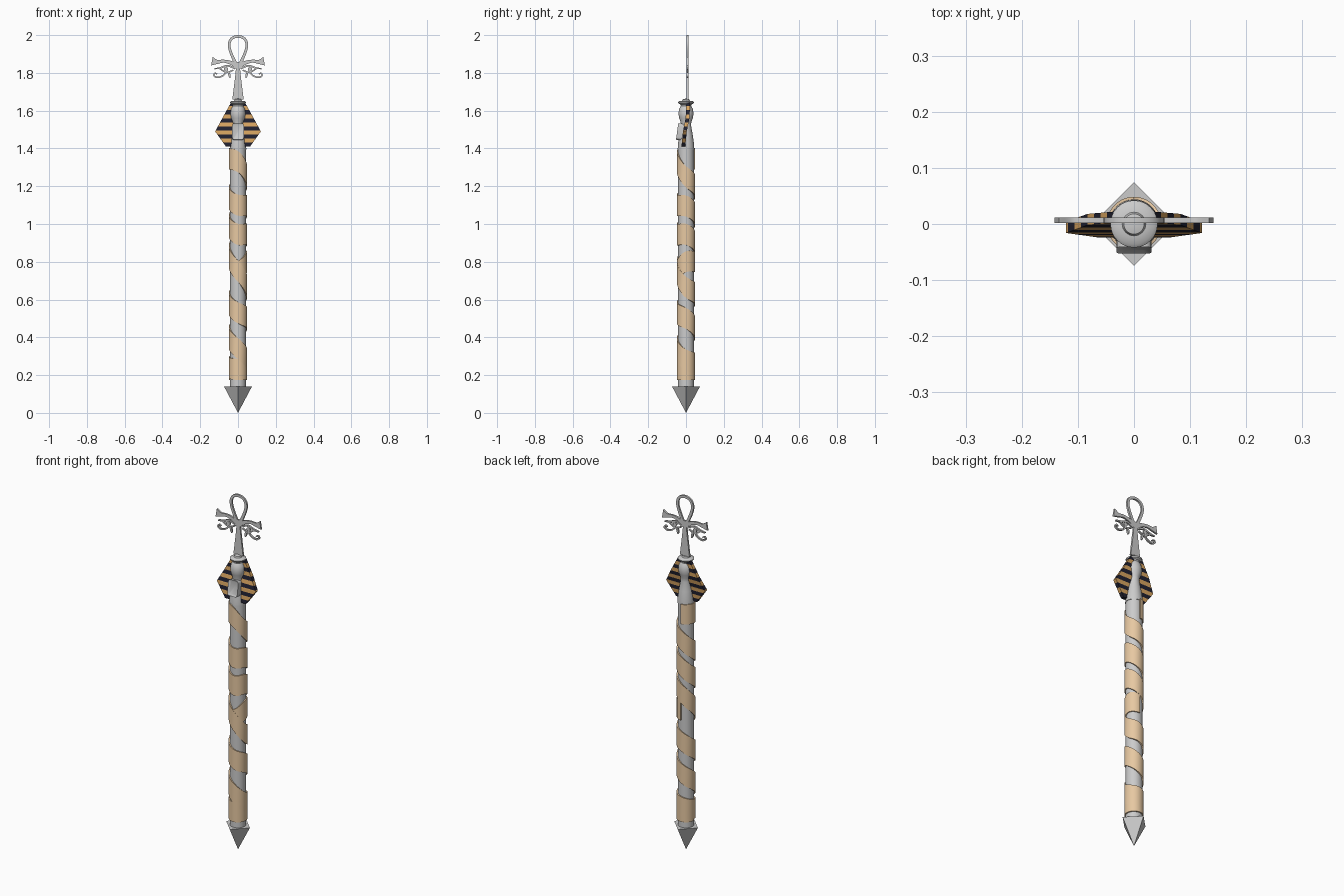
import bpy, bmesh, math
from mathutils import Vector, Matrix

if "Cube" in bpy.data.objects:
    bpy.data.objects.remove(bpy.data.objects["Cube"])


def material(name, color):
    m = bpy.data.materials.new(name)
    m.diffuse_color = color
    m.use_nodes = True
    m.node_tree.nodes["Principled BSDF"].inputs["Base Color"].default_value = m.diffuse_color
    return m


def finish(bm, name, mats=(), smooth=35):
    bmesh.ops.recalc_face_normals(bm, faces=bm.faces)
    me = bpy.data.meshes.new(name)
    bm.to_mesh(me)
    bm.free()
    ob = bpy.data.objects.new(name, me)
    bpy.context.collection.objects.link(ob)
    for m in mats:
        me.materials.append(m)
    if smooth:
        bpy.ops.object.select_all(action='DESELECT')
        ob.select_set(True)
        bpy.context.view_layer.objects.active = ob
        bpy.ops.object.shade_smooth_by_angle(angle=math.radians(smooth))
    return ob


def spline(pts, steps, closed=False):
    """Catmull-Rom through tuples of any size."""
    pts = [Vector(p) for p in pts]
    n = len(pts)
    get = (lambda i: pts[i % n]) if closed else (lambda i: pts[max(0, min(n - 1, i))])
    out = []
    for i in range(n if closed else n - 1):
        a, b, c, d = (get(i + k) for k in (-1, 0, 1, 2))
        for s in range(steps):
            t = s / steps
            out.append(0.5 * (2 * b + (c - a) * t + (2 * a - 5 * b + 4 * c - d) * t * t
                              + (3 * b - a - 3 * c + d) * t ** 3))
    return out if closed else out + [pts[-1]]


def sweep(bm, rings, closed=False):
    """Join four-corner cross-sections into a solid bar."""
    rings = [[bm.verts.new(p) for p in r] for r in rings]
    n = len(rings)
    for i in range(n if closed else n - 1):
        a, b = rings[i], rings[(i + 1) % n]
        for k in range(4):
            bm.faces.new((a[k], a[(k + 1) % 4], b[(k + 1) % 4], b[k]))
    if not closed:
        bm.faces.new(rings[0])
        bm.faces.new(rings[-1])


def stroke(bm, pts, side=1, closed=False, y=0.007, t=0.005, steps=6):
    """Flat bar in the xz plane; points are (x, z, width)."""
    c = spline(pts, steps, closed)
    n = len(c)
    rings = []
    for i, p in enumerate(c):
        q0 = c[(i - 1) % n] if closed else c[max(0, i - 1)]
        q1 = c[(i + 1) % n] if closed else c[min(n - 1, i + 1)]
        d = Vector((q1[0] - q0[0], q1[1] - q0[1])).normalized() * p[2] / 2
        l = (p[0] - d.y, p[1] + d.x)
        r = (p[0] + d.y, p[1] - d.x)
        rings.append([(side * u, yy, v) for u, v, yy in
                      ((*l, y - t), (*r, y - t), (*r, y + t), (*l, y + t))])
    sweep(bm, rings, closed)


def lathe(name, profile, seg=32):
    bm = bmesh.new()
    vs = [bm.verts.new((r, 0, z)) for r, z in profile]
    es = [bm.edges.new(e) for e in zip(vs, vs[1:])]
    bmesh.ops.spin(bm, geom=vs + es, axis=(0, 0, 1), cent=(0, 0, 0),
                   angle=2 * math.pi, steps=seg)
    bmesh.ops.remove_doubles(bm, verts=bm.verts, dist=1e-5)
    return finish(bm, name)


tan = material("wrap_tan", (0.80, 0.58, 0.36, 1))
black = material("stripe_black", (0.015, 0.015, 0.03, 1))
orange = material("stripe_orange", (0.70, 0.38, 0.12, 1))

# Four-sided spike at the foot
bpy.ops.mesh.primitive_cone_add(vertices=4, radius1=0, radius2=0.074, depth=0.14,
                                location=(0, 0, 0.07))
bpy.context.object.name = "foot_spike"

# Pole and carved head
lathe("pole", [(0, 0.13), (0.042, 0.13), (0.042, 1.41), (0, 1.41)])
lathe("head", [(0, 1.39), (0.044, 1.395), (0.043, 1.42), (0.036, 1.47), (0.027, 1.52),
               (0.028, 1.54), (0.036, 1.56), (0.040, 1.585), (0.036, 1.61), (0.027, 1.625),
               (0.029, 1.632), (0.040, 1.638), (0.042, 1.645), (0.036, 1.65),
               (0.021, 1.652), (0.018, 1.66), (0, 1.664)])


# Cloth wrap: one strip winding down the pole, plus a short overlapping strip
def wrap(name, zs, start, half, r0=0.040, r1=0.0485):
    bm = bmesh.new()
    rings = []
    steps = 10
    for i, p in enumerate(spline([(z, 0) for z in zs], steps)):
        a = start + i / steps * math.pi / 2
        s, c = math.sin(a), -math.cos(a)
        rings.append([(r * s, r * c, p[0] + h) for r, h in
                      ((r0, -half), (r1, -half), (r1, half), (r0, half))])
    sweep(bm, rings)
    return finish(bm, name, [tan])


wrap("cloth_wrap", [1.345, 1.345, 1.33, 1.25, 1.20, 1.14, 1.10, 1.095, 1.05, 0.99, 0.945,
                    0.945, 0.90, 0.83, 0.75, 0.665, 0.63, 0.58, 0.53, 0.50, 0.45, 0.40,
                    0.34, 0.28, 0.26, 0.24, 0.23, 0.23, 0.23, 0.23], -math.pi, 0.056)
wrap("cloth_overlap", [0.75, 0.80, 0.80], 0, 0.055, r1=0.0475)

# Striped headdress: stacked slabs, each one stripe
outline = [(1.41, 0.064, -0.014), (1.49, 0.121, -0.006), (1.56, 0.083, 0.008),
           (1.645, 0.036, 0.012)]


def at(z):
    for (z0, w0, y0), (z1, w1, y1) in zip(outline, outline[1:]):
        if z <= z1 + 1e-6:
            f = (z - z0) / (z1 - z0)
            return w0 + f * (w1 - w0), y0 + f * (y1 - y0)


bm = bmesh.new()
count = 11
levels = sorted([(1.41 + 0.235 * i / count, i) for i in range(count + 1)] + [(1.49, 3)])
rows = []
for z, i in levels:
    w, y = at(z)
    rows.append(([bm.verts.new((sx * w, y + sy * 0.010, z))
                  for sx, sy in ((-1, -1), (1, -1), (1, 1), (-1, 1))], i))
for (a, i), (b, _) in zip(rows, rows[1:]):
    for k in range(4):
        f = bm.faces.new((a[k], a[(k + 1) % 4], b[(k + 1) % 4], b[k]))
        f.material_index = i % 2
bm.faces.new(rows[0][0])
bm.faces.new(rows[-1][0])
finish(bm, "headdress", [black, orange], smooth=0)

# Chest plate: rounded frame with a recessed panel, leaning back
bm = bmesh.new()
bmesh.ops.create_cube(bm, size=1, matrix=Matrix.Diagonal((0.062, 0.03, 0.088, 1)))
bmesh.ops.bevel(bm, geom=[e for e in bm.edges if abs(e.verts[0].co.y - e.verts[1].co.y) > 0.01],
                offset=0.014, segments=4, profile=0.5, affect='EDGES')
bm.normal_update()
front = [f for f in bm.faces if f.normal.y < -0.9]
bmesh.ops.inset_region(bm, faces=front, thickness=0.010)
bmesh.ops.translate(bm, verts=front[0].verts, vec=(0, 0.005, 0))
bmesh.ops.transform(bm, verts=bm.verts, matrix=Matrix.Translation((0, -0.032, 1.488))
                    @ Matrix.Rotation(math.radians(-8), 4, 'X'))
finish(bm, "chest_plate")

# Looped cross: loop, tapering stem and flared arms
bm = bmesh.new()
stroke(bm, [(0, 1.993, 0.014), (0.034, 1.981, 0.014), (0.047, 1.947, 0.014),
            (0.035, 1.900, 0.015), (0.008, 1.845, 0.016), (-0.008, 1.845, 0.016),
            (-0.035, 1.900, 0.015), (-0.047, 1.947, 0.014), (-0.034, 1.981, 0.014)],
       closed=True)
stroke(bm, [(0, 1.858, 0.020), (0, 1.80, 0.026), (0, 1.66, 0.060)])
for s in (1, -1):
    stroke(bm, [(0, 1.828, 0.022), (0.035, 1.852, 0.020), (0.075, 1.862, 0.016),
                (0.110, 1.858, 0.022), (0.138, 1.862, 0.046)], s)
finish(bm, "looped_cross")

# Eye ornaments hanging below the arms
for s, name in ((1, "right_eye"), (-1, "left_eye")):
    bm = bmesh.new()
    stroke(bm, [(0.015, 1.822, 0.008), (0.055, 1.838, 0.009), (0.095, 1.826, 0.009),
                (0.125, 1.822, 0.006)], s)
    stroke(bm, [(0.025, 1.815, 0.007), (0.060, 1.803, 0.008), (0.098, 1.823, 0.007)], s)
    stroke(bm, [(0.052, 1.820, 0.008), (0.063, 1.820, 0.026), (0.074, 1.820, 0.008)], s)
    stroke(bm, [(0.050, 1.806, 0.008), (0.046, 1.790, 0.012), (0.043, 1.772, 0.004)], s)
    stroke(bm, [(0.062, 1.804, 0.008), (0.080, 1.785, 0.008), (0.108, 1.776, 0.008),
                (0.127, 1.785, 0.008), (0.122, 1.798, 0.007), (0.110, 1.793, 0.006)], s)
    finish(bm, name)
